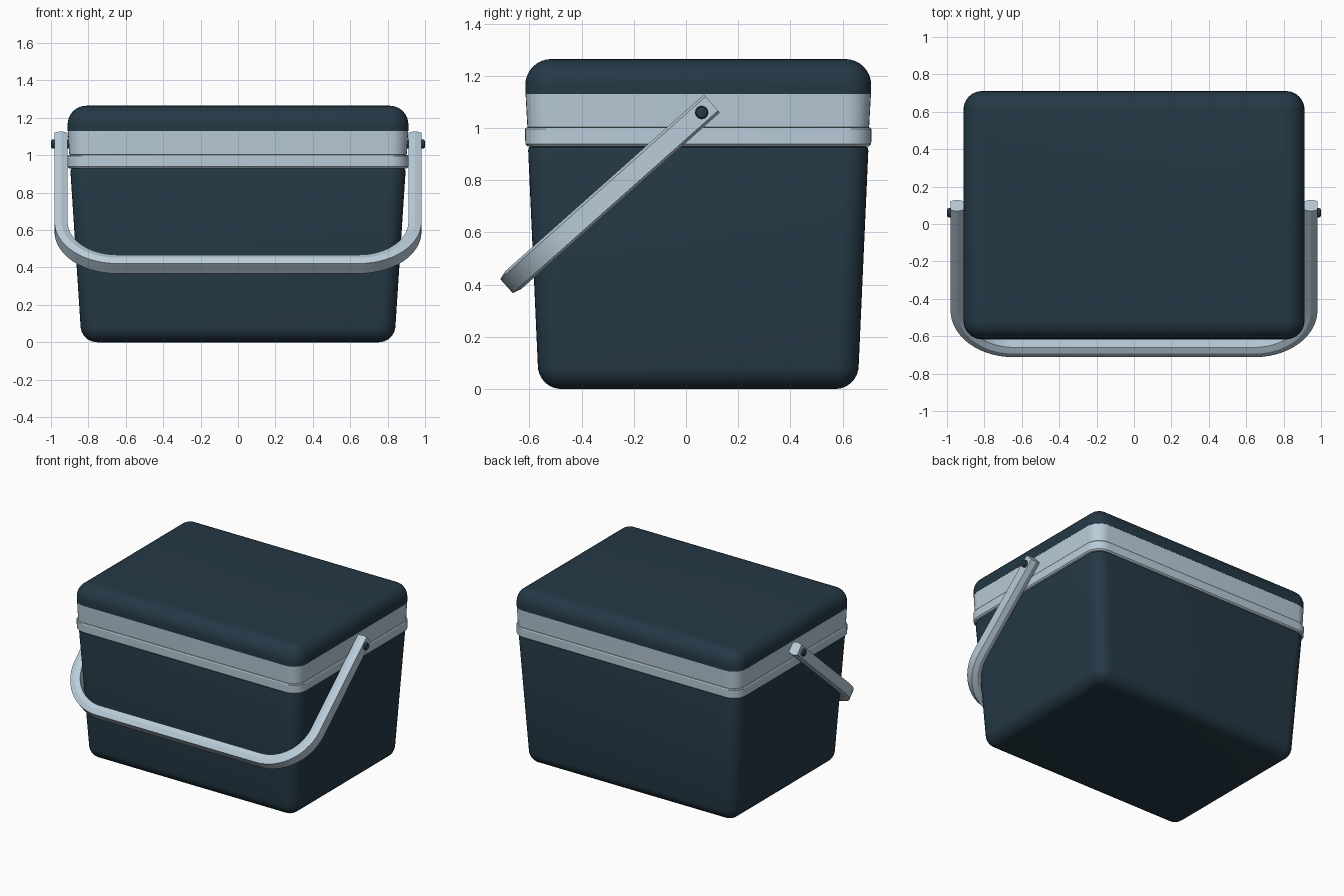
import bpy, bmesh, math
from mathutils import Vector

if "Cube" in bpy.data.objects:
    bpy.data.objects.remove(bpy.data.objects["Cube"])

CY = 0.047          # body centre in y
SEG = 8             # segments per rounded corner


def material(name, rgb):
    m = bpy.data.materials.new(name)
    m.diffuse_color = (*rgb, 1)
    m.use_nodes = True
    m.node_tree.nodes["Principled BSDF"].inputs["Base Color"].default_value = m.diffuse_color
    return m


navy = material("dark navy", (0.018, 0.040, 0.060))
grey = material("pale blue grey", (0.49, 0.61, 0.70))


def skin(name, rings, mat, angle):
    """Join equal-length closed rings into a capped solid."""
    bm = bmesh.new()
    loops = [[bm.verts.new(p) for p in r] for r in rings]
    n = len(loops[0])
    for a, b in zip(loops, loops[1:]):
        for i in range(n):
            j = (i + 1) % n
            bm.faces.new((a[i], a[j], b[j], b[i]))
    bm.faces.new(loops[0][::-1])
    bm.faces.new(loops[-1])
    bmesh.ops.recalc_face_normals(bm, faces=bm.faces)
    me = bpy.data.meshes.new(name)
    bm.to_mesh(me)
    bm.free()
    me.materials.append(mat)
    ob = bpy.data.objects.new(name, me)
    bpy.context.collection.objects.link(ob)
    bpy.ops.object.select_all(action='DESELECT')
    ob.select_set(True)
    bpy.context.view_layer.objects.active = ob
    bpy.ops.object.shade_smooth_by_angle(angle=math.radians(angle))
    return ob


def rounded_rect(hx, hy, z, r):
    pts = []
    for k, (sx, sy) in enumerate([(1, 1), (-1, 1), (-1, -1), (1, -1)]):
        for i in range(SEG + 1):
            t = math.pi / 2 * (k + i / SEG)
            pts.append((sx * (hx - r) + r * math.cos(t),
                        CY + sy * (hy - r) + r * math.sin(t), z))
    return pts


def box_stack(name, levels, mat):
    return skin(name, [rounded_rect(*l) for l in levels], mat, 30)


# tapered tub with a rounded bottom and a soft shoulder
R = 0.09
tub = []
for i in range(SEG + 1):
    t = math.pi / 2 * i / SEG
    d = R * (1 - math.sin(t))
    tub.append((0.842 - d, 0.615 - d, R - R * math.cos(t), max(R - d, 0.004)))
tub += [(0.896, 0.652, 0.915, 0.09), (0.893, 0.649, 0.926, 0.088),
        (0.885, 0.641, 0.932, 0.08), (0.875, 0.631, 0.95, 0.07)]
box_stack("tub", tub, navy)

# lower rim lip
box_stack("rim_lip", [(0.88, 0.633, 0.930, 0.07), (0.902, 0.654, 0.930, 0.09),
                      (0.911, 0.663, 0.939, 0.10), (0.912, 0.664, 0.996, 0.10),
                      (0.908, 0.660, 1.002, 0.096), (0.88, 0.632, 1.002, 0.07)], grey)

# upper rim band, flaring slightly towards the lid
box_stack("rim_band", [(0.89, 0.642, 0.998, 0.08), (0.902, 0.655, 1.004, 0.09),
                       (0.910, 0.662, 1.131, 0.10)], grey)

# rounded lid
R = 0.10
lid = [(0.911, 0.663, 1.131, R)]
for i in range(SEG + 1):
    t = math.pi / 2 * i / SEG
    d = R * (1 - math.cos(t))
    lid.append((0.911 - d, 0.663 - d, 1.165 + R * math.sin(t), max(R - d, 0.004)))
box_stack("lid", lid, navy)

# swinging handle: hexagonal section swept along a U in a tilted plane
end = Vector((0, 0.099, 1.094))
down = Vector((0, -0.747, -0.664)).normalized()
up = Vector((0, -down.z, down.y))
X, LEN, CR, STEPS = 0.946, 1.018, 0.30, 14
path = [(-X, 0, 0)]
for k, cx in enumerate((-X + CR, X - CR)):
    for i in range(STEPS + 1):
        t = math.pi / 2 * (k + i / STEPS)
        path.append((cx - CR * math.cos(t), LEN - CR + CR * math.sin(t), t))
path.append((X, 0, math.pi))
section = [(0.035, 0.036), (0, 0.046), (-0.035, 0.036),
           (-0.035, -0.036), (0, -0.046), (0.035, -0.036)]
rings = []
for x, s, t in path:
    out = Vector((-math.cos(t), 0, 0)) + down * math.sin(t)
    c = end + Vector((x, 0, 0)) + down * s
    rings.append([c + out * a + up * b for a, b in section])
skin("handle", rings, grey, 14)

# pivot pins
for side, label in ((-1, "left"), (1, "right")):
    prof = [(0.88, 0.025), (0.99, 0.025), (0.997, 0.021), (1.0, 0.014)]
    skin("pivot_pin_" + label,
         [[(side * x, 0.06 + r * math.cos(a * math.pi / 8),
            1.06 + r * math.sin(a * math.pi / 8)) for a in range(16)]
          for x, r in prof], navy, 35)
